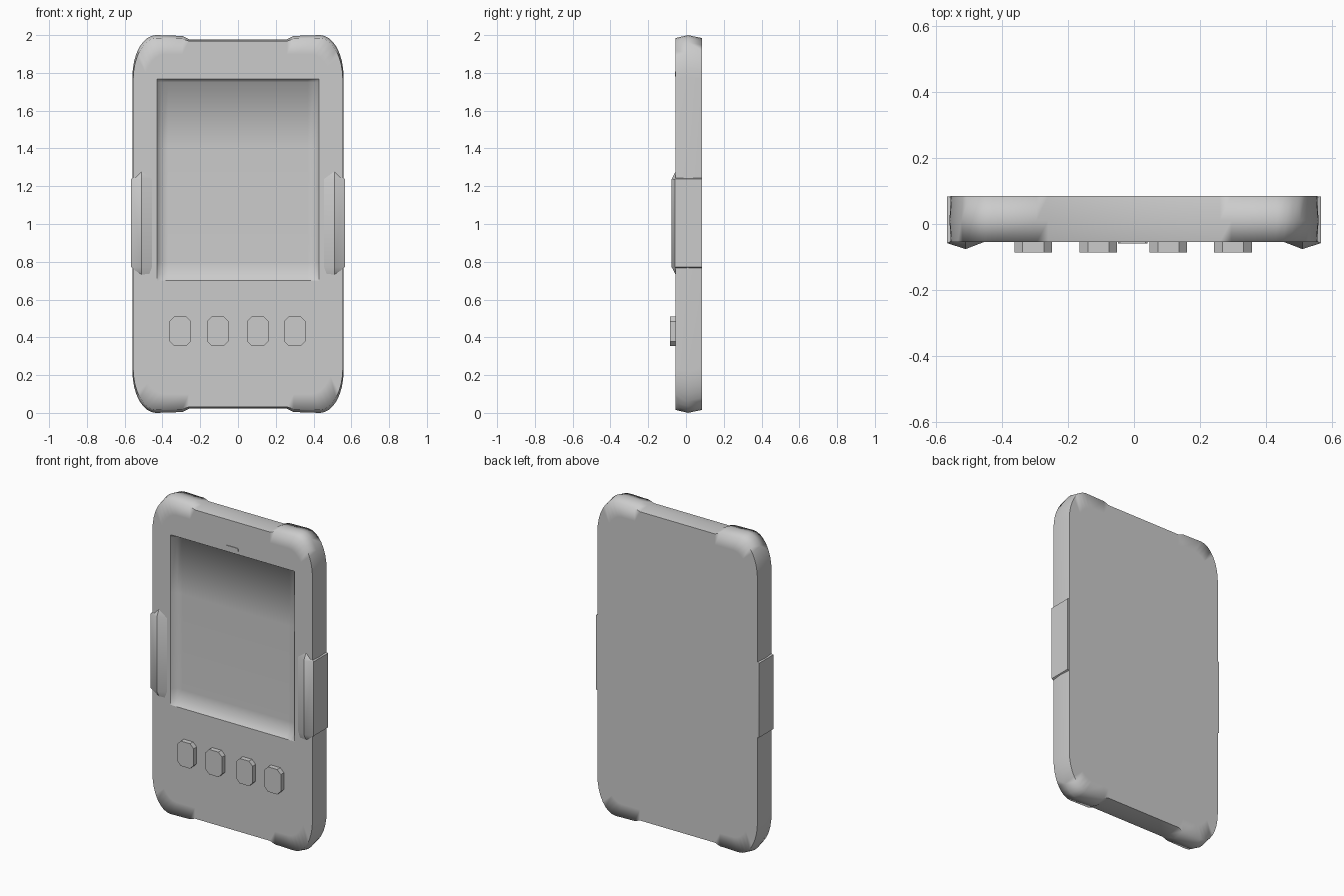
import bpy, bmesh
from math import sin, cos, pi, radians

cube = bpy.data.objects.get("Cube")
if cube:
    bpy.data.objects.remove(cube)

grey = bpy.data.materials.new("light grey plastic")
grey.use_nodes = True
colour = (0.6, 0.6, 0.6, 1)
grey.diffuse_color = colour
grey.node_tree.nodes["Principled BSDF"].inputs["Base Color"].default_value = colour

FRONT, MID, BACK = -0.055, 0.01, 0.085


def finish(name, bm, sharp_angle, rim=()):
    """Turn a bmesh into an object, smooth below the given angle."""
    bmesh.ops.recalc_face_normals(bm, faces=bm.faces)
    for f in bm.faces:
        f.smooth = True
    for e in bm.edges:
        e.smooth = e.calc_face_angle(0) < radians(sharp_angle)
    for e in rim:
        e.smooth = False
    mesh = bpy.data.meshes.new(name)
    bm.to_mesh(mesh)
    bm.free()
    mesh.materials.append(grey)
    obj = bpy.data.objects.new(name, mesh)
    bpy.context.collection.objects.link(obj)
    return obj


def bridge(bm, a, b):
    """Join two closed rings with quads and return the faces."""
    n = len(a)
    return [bm.faces.new((a[i], a[(i + 1) % n], b[(i + 1) % n], b[i])) for i in range(n)]


def loft(bm, sections):
    """Skin a list of rings of points and cap both ends."""
    rings = [[bm.verts.new(p) for p in s] for s in sections]
    for a, b in zip(rings, rings[1:]):
        bridge(bm, a, b)
    bm.faces.new(rings[0])
    bm.faces.new(rings[-1])


def outline(half_w, half_h, notch, y):
    """Rounded case outline with a shallow notch in the top and bottom edges."""
    quarter = [(0.26, half_h - notch), (0.295, half_h - notch * 0.2)]
    for i in range(9):
        t = pi / 2 * i / 8
        quarter.append((half_w - 0.125 + 0.125 * sin(t), half_h - 0.22 + 0.22 * cos(t)))
    right = quarter + [(x, -z) for x, z in reversed(quarter)]
    left = [(-x, z) for x, z in reversed(right)]
    return [(x, y, z + 1) for x, z in right + left]


# Case shell
bm = bmesh.new()
rings = [[bm.verts.new(p) for p in outline(*args)] for args in (
    (0.51, 0.9, 0, FRONT), (0.555, 0.984, 0.016, FRONT), (0.559, 1, 0.022, MID),
    (0.555, 0.984, 0.016, BACK), (0.51, 0.9, 0, BACK))]
for a, b in zip(rings, rings[1:]):
    bridge(bm, a, b)
bm.faces.new(rings[-1])

# Sunken screen, a grid whose outer border lies in the front face
columns = [-0.43, -0.405, -0.37, 0.37, 0.405, 0.43]
rows = [(0.7, FRONT), (0.735, -0.027), (0.8, -0.024), (1.4, -0.022),
        (1.75, -0.026), (1.767, FRONT)]
grid = [[bm.verts.new((x, FRONT if abs(x) > 0.42 else y, z)) for x in columns]
        for z, y in rows]
for low, high in zip(grid, grid[1:]):
    for i in range(len(columns) - 1):
        bm.faces.new((low[i], low[i + 1], high[i + 1], high[i]))
rim = [e for e in bm.edges if e.is_boundary and e.verts[0] not in rings[0]]
border = [e for e in bm.edges if e.is_boundary]
bmesh.ops.triangle_fill(bm, edges=border, use_beauty=True, normal=(0, -1, 0))
finish("case", bm, 80, rim)

# Side grips: pointed front ridge and a raised plate on the side
full = [(0.45, -0.053), (0.51, -0.076), (0.566, -0.058), (0.566, 0.084), (0.46, 0.08)]
ends = [(0.46, -0.05), (0.51, -0.052), (0.55, -0.05), (0.55, 0.08), (0.46, 0.08)]
reach = [0.045, 0.045, 0.008, 0.008, 0.008]
for side, name in ((1, "left_grip"), (-1, "right_grip")):
    bm = bmesh.new()
    bottom, top = 0.772, 1.238
    loft(bm, [
        [(side * x, y, bottom - r) for (x, y), r in zip(ends, reach)],
        [(side * x, y, bottom) for x, y in full],
        [(side * x, y, top) for x, y in full],
        [(side * x, y, top + r) for (x, y), r in zip(ends, reach)]])
    finish(name, bm, 35)


def plate(name, x, z, w, h, cut, y):
    """Block with clipped corners standing out of the front face."""
    corner = [(w - cut, h), (w, h - cut)]
    right = corner + [(a, -b) for a, b in reversed(corner)]
    shape = right + [(-a, b) for a, b in reversed(right)]
    bm = bmesh.new()
    loft(bm, [[(x + a, d, z + b) for a, b in shape] for d in (y, FRONT + 0.01)])
    finish(name, bm, 30)


# Front buttons and the small catch above the screen
for i, x in enumerate((-0.305, -0.108, 0.104, 0.3)):
    plate(f"button_{i + 1}", x, 0.432, 0.057, 0.078, 0.025, -0.086)
plate("screen_catch", -0.004, 1.794, 0.045, 0.013, 0.006, -0.059)
